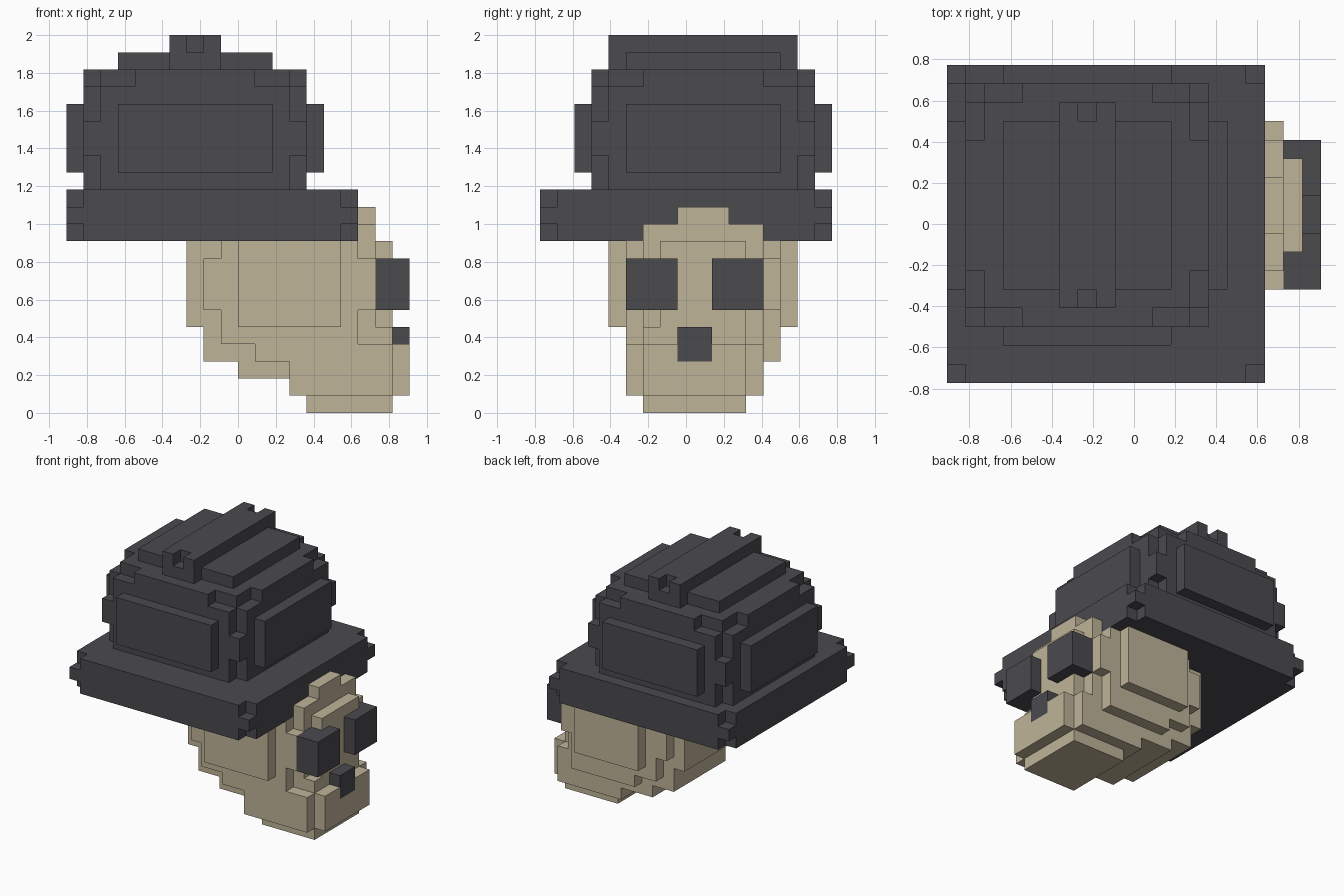
import bpy
import bmesh
from itertools import product
from mathutils import Vector

UNIT = 1 / 11                    # size of one block
ORIGIN = Vector((0, 8.5, 0))     # grid point placed at the world origin

cube = bpy.data.objects.get("Cube")
if cube:
    bpy.data.objects.remove(cube, do_unlink=True)


def make_material(name, rgb):
    mat = bpy.data.materials.new(name)
    mat.use_nodes = True
    mat.diffuse_color = (*rgb, 1)
    mat.node_tree.nodes["Principled BSDF"].inputs["Base Color"].default_value = (*rgb, 1)
    return mat


charcoal = make_material("charcoal", (0.069, 0.067, 0.076))
bone = make_material("bone", (0.520, 0.455, 0.318))


def cells(boxes):
    """Unit cells covered by boxes given as (x range, y range, z range)."""
    return {c for box in boxes for c in product(*(range(*r) for r in box))}


def block_part(name, mat, boxes, cuts=()):
    """Build one clean outer shell from added and removed blocks."""
    solid = cells(boxes) - cells(cuts)
    bm = bmesh.new()
    verts = {}

    def corner(p):
        key = tuple(p)
        if key not in verts:
            verts[key] = bm.verts.new((Vector(p) - ORIGIN) * UNIT)
        return verts[key]

    for cell in solid:
        for axis, side in product(range(3), (0, 1)):
            neighbour = list(cell)
            neighbour[axis] += 2 * side - 1
            if tuple(neighbour) in solid:
                continue
            u, v = (axis + 1) % 3, (axis + 2) % 3
            loop = []
            for du, dv in ((0, 0), (1, 0), (1, 1), (0, 1)):
                p = list(cell)
                p[axis] += side
                p[u] += du
                p[v] += dv
                loop.append(corner(p))
            bm.faces.new(loop if side else loop[::-1])
    bmesh.ops.dissolve_limit(bm, angle_limit=0.01, verts=bm.verts[:], edges=bm.edges[:])
    mesh = bpy.data.meshes.new(name)
    bm.to_mesh(mesh)
    bm.free()
    mesh.materials.append(mat)
    obj = bpy.data.objects.new(name, mesh)
    bpy.context.collection.objects.link(obj)
    return obj


def corners(xs, ys, zs):
    """Upright single-block columns at each pairing of xs and ys."""
    return [((x, x + 1), (y, y + 1), zs) for x, y in product(xs, ys)]


# Hat brim with nipped corners
block_part("hat_brim", charcoal, [((-10, 7), (0, 17), (10, 13))],
           corners((-10, 6), (0, 16), (10, 11)) + corners((-10, 6), (0, 16), (12, 13)))

# Hat crown: body, stepped top layer and four raised side panels
block_part("hat_crown", charcoal, [
    ((-9, 4), (3, 16), (13, 19)),
    ((-8, 3), (4, 15), (19, 20)),
    ((-9, 4), (6, 13), (19, 20)),
    ((-6, 1), (3, 16), (19, 20)),
    ((-7, 2), (2, 17), (14, 18)),
    ((-10, 5), (5, 14), (14, 18)),
], corners((-9, 3), (3, 15), (13, 15)) + corners((-9, 3), (3, 15), (17, 19)))

# Hat top with a ridge notched at both ends
block_part("hat_ridge", charcoal, [
    ((-7, 2), (5, 14), (20, 21)),
    ((-4, -1), (4, 15), (20, 22)),
], corners((-3,), (4, 14), (21, 22)))

# Cranium with side panels, back panel, forehead and face plate
block_part("cranium", bone, [
    ((-2, 8), (5, 14), (4, 10)),
    ((-2, 7), (6, 13), (3, 4)),
    ((1, 7), (5, 14), (3, 4)),
    ((0, 6), (4, 15), (5, 10)),
    ((-3, -2), (6, 13), (5, 10)),
    ((7, 8), (6, 13), (10, 11)),
    ((7, 8), (8, 11), (11, 12)),
    ((8, 9), (7, 12), (5, 10)),
    ((8, 9), (6, 12), (4, 5)),
], corners((-2, 7), (5, 13), (4, 6)) + corners((-2, 7), (5, 13), (9, 10))
    + [((8, 9), (5, 8), (6, 9)), ((8, 9), (10, 13), (6, 9))])

# Jaw stepping down towards the chin, notched for the nose
block_part("jaw", bone, [
    ((0, 7), (6, 13), (2, 3)),
    ((3, 9), (5, 13), (1, 3)),
    ((7, 9), (5, 13), (3, 4)),
    ((9, 10), (6, 12), (1, 4)),
    ((4, 9), (6, 12), (0, 1)),
], [((9, 10), (8, 10), (3, 4))])

# Eyes and nose
for side, y in (("right", 5), ("left", 10)):
    block_part(f"{side}_eye", charcoal, [((8, 10), (y, y + 3), (6, 9))])
block_part("nose", charcoal, [((9, 10), (8, 10), (3, 5))])
